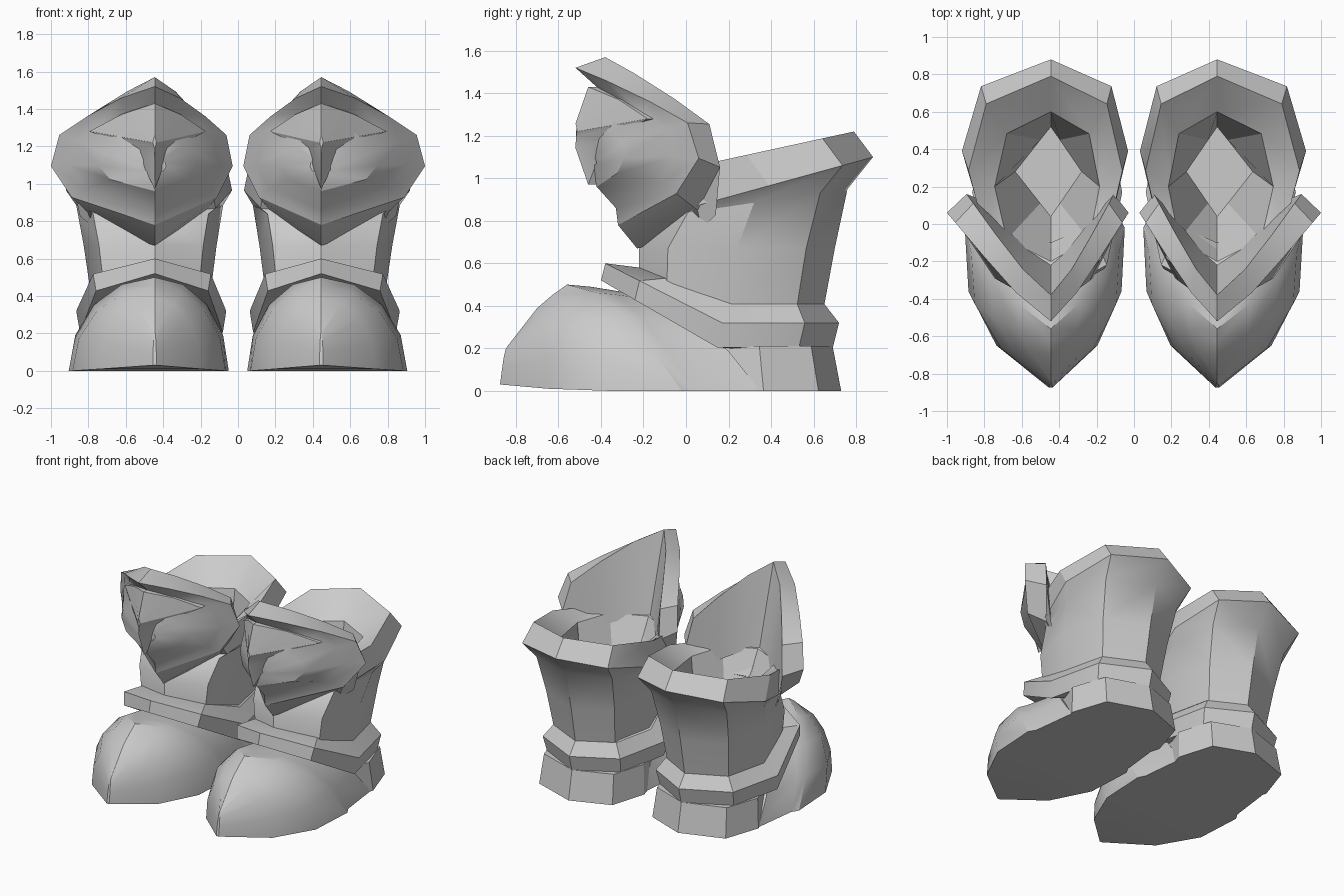
import bpy, bmesh, math

if "Cube" in bpy.data.objects:
    bpy.data.objects.remove(bpy.data.objects["Cube"])

plain_grey = bpy.data.materials.new("plain_grey")
plain_grey.use_nodes = True
GREY = (.6, .6, .6, 1)
plain_grey.diffuse_color = GREY
plain_grey.node_tree.nodes["Principled BSDF"].inputs["Base Color"].default_value = GREY

BOOT_CENTRE = .445


def mix(start, end, share):
    return start + (end - start) * share


def plan_ring(width, front, back, low, high, rise=0, bulge=.7):
    """Half of a horizontal oval, tilted from low to high, its front half lifted by rise."""
    points = []
    for step in range(5):
        angle = math.pi * step / 4
        share = (1 - math.cos(angle)) / 2
        z = mix(low, high, share) + rise * max(0, math.cos(angle))
        points.append((width * abs(math.sin(angle)) ** bulge, mix(front, back, share), z))
    return points


def toe_arch(width, top, ground, height, lift=0):
    """Half of a leaning arch, from its top down to the sole and in to the middle."""
    points = []
    for step in range(5):
        angle = math.pi / 2 * step / 4
        points.append((width * math.sin(angle), mix(top, ground, step / 4),
                       mix(lift, height, math.cos(angle))))
    return points + [(0, ground, lift)]


# Shared knee guard outline: share of the width, share of the height
GUARD_OUTLINE = ((0, 1), (.33, .83), (.65, .57), (.92, .3), (1, -.15), (.8, -.6), (0, -1))


def guard_ring(width, top, bottom, brow, chin, side):
    """Half of an upright outline, folded back from the middle ridge to the side."""
    points = []
    for across, up in GUARD_OUTLINE:
        share = (up + 1) / 2
        y = mix(mix(chin, brow, share), side, across ** 1.3)
        points.append((width * across, y, mix(bottom, top, share)))
    return points


BROW_OUTLINE = ((0, .23), (.18, .17), (.35, .08), (.1, -.02), (0, -.23))


def brow_ring(ridge, size, spread):
    return [(x * spread, ridge + .8 * x * spread, 1.2 + z * size) for x, z in BROW_OUTLINE]


def loft(name, rings, inner, cap_start=True):
    """Loft half rings for both boots; inner narrows the half facing the other boot."""
    for side, label in ((1, "left_"), (-1, "right_")):
        bm = bmesh.new()
        loops = []
        for ring in rings:
            full = ring + [(-x * inner, y, z) for x, y, z in ring[-2:0:-1]]
            loops.append([bm.verts.new((side * (BOOT_CENTRE + x), y, z)) for x, y, z in full])
        for first, second in zip(loops, loops[1:]):
            for i in range(len(first)):
                bm.faces.new((first[i - 1], first[i], second[i], second[i - 1]))
        if cap_start:
            bm.faces.new(loops[0])
        bm.faces.new(loops[-1])
        bmesh.ops.recalc_face_normals(bm, faces=bm.faces)
        mesh = bpy.data.meshes.new(label + name)
        bm.to_mesh(mesh)
        bm.free()
        mesh.materials.append(plain_grey)
        part = bpy.data.objects.new(label + name, mesh)
        bpy.context.collection.objects.link(part)
        bpy.ops.object.select_all(action='DESELECT')
        part.select_set(True)
        bpy.context.view_layer.objects.active = part
        bpy.ops.object.shade_smooth_by_angle(angle=math.radians(30))


# Shaft, flared cuff and hollow inside, ending at the inner floor
loft("shaft_and_cuff", [
    plan_ring(width=.34, front=-.22, back=.65, low=.4, high=.4),
    plan_ring(width=.38, front=-.22, back=.7, low=.67, high=.67),
    plan_ring(width=.42, front=-.12, back=.76, low=.82, high=.95),
    plan_ring(width=.475, front=-.1, back=.88, low=.83, high=1.1),
    plan_ring(width=.44, front=-.22, back=.79, low=1, high=1.22),
    plan_ring(width=.3, front=-.2, back=.6, low=1, high=1.05),
    plan_ring(width=.19, front=.04, back=.52, low=.55, high=.55, bulge=3.5),
], inner=.87)

# Knee guard: back plate, raised rim, recessed dome
loft("knee_guard", [
    guard_ring(width=.4, top=1, bottom=.7, brow=-.22, chin=-.1, side=.14),
    guard_ring(width=.45, top=1.57, bottom=.67, brow=-.38, chin=-.23, side=.16),
    guard_ring(width=.555, top=1.52, bottom=.78, brow=-.52, chin=-.32, side=.06),
    guard_ring(width=.46, top=1.43, bottom=.86, brow=-.42, chin=-.33, side=-.05),
    guard_ring(width=.3, top=1.28, bottom=.96, brow=-.43, chin=-.42, side=-.29),
    guard_ring(width=.08, top=1.15, bottom=1.05, brow=-.45, chin=-.45, side=-.41),
], inner=.75, cap_start=False)

# Pointed plate over the top of the dome
loft("brow_plate", [
    brow_ring(ridge=-.38, size=1, spread=1),
    brow_ring(ridge=-.46, size=1, spread=1),
    brow_ring(ridge=-.52, size=.25, spread=.03),
], inner=.78, cap_start=False)

# Ankle band, climbing over the instep
loft("ankle_band", [
    plan_ring(width=.34, front=-.22, back=.65, low=.41, high=.41, rise=.17),
    plan_ring(width=.42, front=-.38, back=.72, low=.32, high=.32, rise=.28),
    plan_ring(width=.4, front=-.4, back=.69, low=.21, high=.2, rise=.31),
    plan_ring(width=.34, front=-.2, back=.62, low=.2, high=.2, rise=.25),
], inner=.91)

# Toe cap, from the tip back to the instep
loft("toe_cap", [
    toe_arch(width=.01, top=-.84, ground=-.875, height=.21, lift=.03),
    toe_arch(width=.29, top=-.7, ground=-.65, height=.39, lift=.01),
    toe_arch(width=.44, top=-.63, ground=-.36, height=.45),
    toe_arch(width=.46, top=-.56, ground=-.02, height=.5),
    toe_arch(width=.43, top=-.45, ground=.03, height=.49),
    toe_arch(width=.39, top=-.2, ground=.35, height=.45),
], inner=.86)

# Heel block
loft("heel", [
    plan_ring(width=.38, front=0, back=.69, low=.21, high=.21),
    plan_ring(width=.4, front=0, back=.73, low=0, high=0),
], inner=.9)
